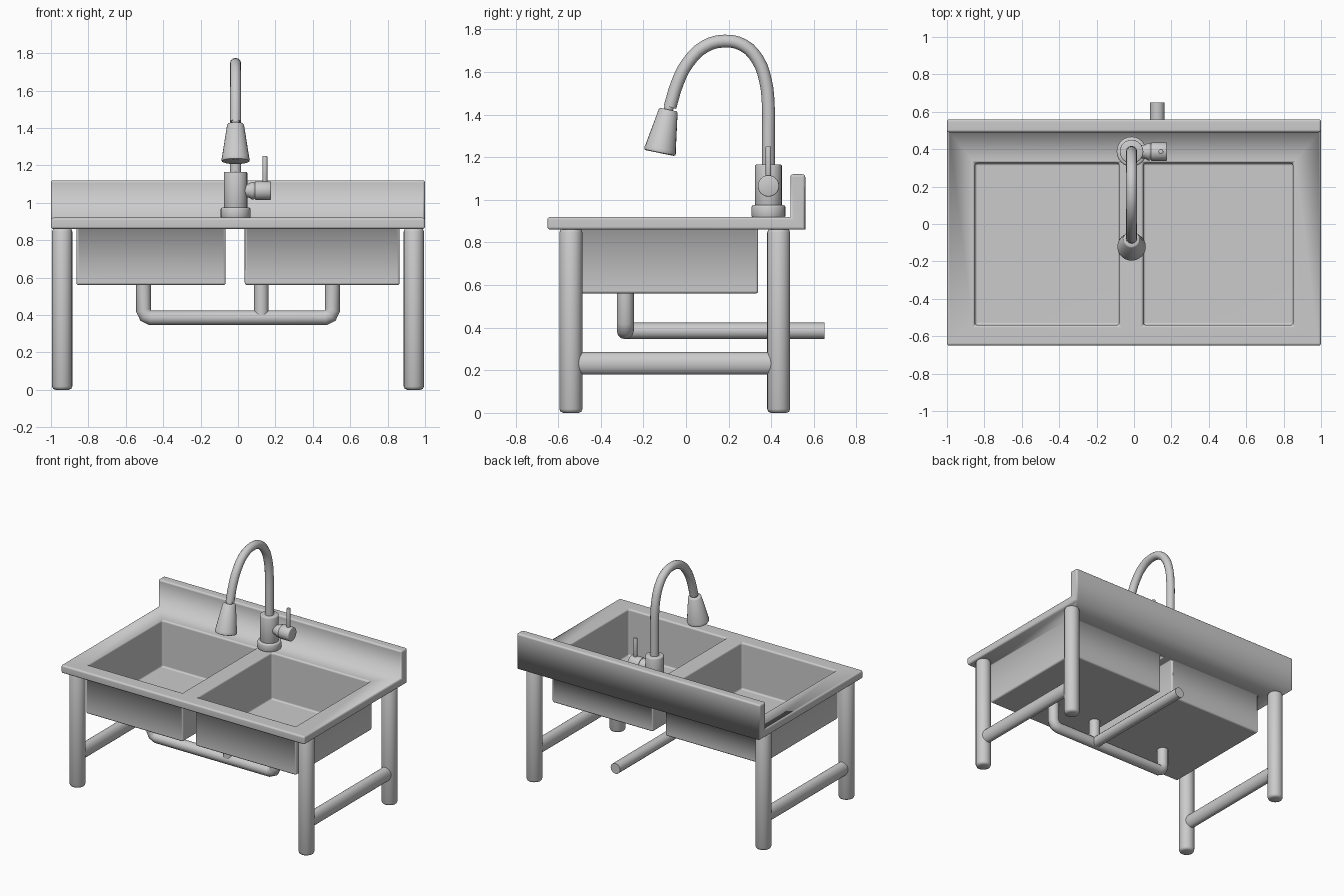
import bpy, bmesh, math
from mathutils import Vector

cube = bpy.data.objects.get("Cube")
if cube:
    bpy.data.objects.remove(cube, do_unlink=True)

steel = bpy.data.materials.new("brushed_steel")
steel.use_nodes = True
STEEL = (0.6, 0.6, 0.6, 1)
steel.diffuse_color = STEEL
steel.node_tree.nodes["Principled BSDF"].inputs["Base Color"].default_value = STEEL


def add(name, data):
    obj = bpy.data.objects.new(name, data)
    bpy.context.collection.objects.link(obj)
    data.materials.append(steel)
    bpy.ops.object.select_all(action='DESELECT')
    obj.select_set(True)
    bpy.context.view_layer.objects.active = obj
    return obj


def lathe(name, profile, loc, axis=(0, 0, 1), sides=24):
    """Solid of revolution from (radius, height) rings, capped at both ends."""
    bm = bmesh.new()
    rings = []
    for r, h in profile:
        rings.append([bm.verts.new((r * math.cos(a), r * math.sin(a), h))
                      for a in (math.tau * i / sides for i in range(sides))])
    for low, high in zip(rings, rings[1:]):
        for i in range(sides):
            j = (i + 1) % sides
            bm.faces.new((low[i], low[j], high[j], high[i]))
    bm.faces.new(rings[0][::-1])
    bm.faces.new(rings[-1])
    mesh = bpy.data.meshes.new(name)
    bm.to_mesh(mesh)
    bm.free()
    obj = add(name, mesh)
    obj.location = loc
    obj.rotation_euler = Vector(axis).to_track_quat('Z', 'Y').to_euler()
    bpy.ops.object.shade_smooth_by_angle(angle=math.radians(50))
    return obj


def rod(name, r, length, loc, axis=(0, 0, 1), b=0.008):
    return lathe(name, [(r - b, 0), (r - b * 0.3, b * 0.3), (r, b), (r, length - b),
                        (r - b * 0.3, length - b * 0.3), (r - b, length)], loc, axis)


def tube(name, points, r, smooth=False):
    """Round pipe along a path, converted to a capped mesh."""
    curve = bpy.data.curves.new(name, 'CURVE')
    curve.dimensions = '3D'
    curve.bevel_depth = r
    curve.bevel_resolution = 4
    curve.use_fill_caps = True
    curve.resolution_u = 3
    spline = curve.splines.new('BEZIER' if smooth else 'POLY')
    if smooth:
        spline.bezier_points.add(len(points) - 1)
        for p, co in zip(spline.bezier_points, points):
            p.co = co
            p.handle_left_type = p.handle_right_type = 'AUTO'
    else:
        spline.points.add(len(points) - 1)
        for p, co in zip(spline.points, points):
            p.co = (*co, 1)
    add(name, curve)
    bpy.ops.object.convert(target='MESH')
    bpy.ops.object.shade_smooth_by_angle(angle=math.radians(50))


# Worktop, splashback and both basins as one folded sheet
TOP, UNDER, SPLASH = 0.92, 0.86, 1.12
FRONT, WALL, BACK = -0.65, 0.49, 0.56
bm = bmesh.new()


def ring_sheet(back, z, grow, floor):
    """Mitred sheet around two basins; returns its outer corners."""
    xs = (-0.85 - grow, -0.08 + grow, 0.05 - grow, 0.85 + grow)
    outer = [bm.verts.new(c) for c in
             ((-1, FRONT, z), (1, FRONT, z), (1, back, z), (-1, back, z))]
    near = [bm.verts.new((x, -0.54 - grow, z)) for x in xs]
    far = [bm.verts.new((x, 0.325 + grow, z)) for x in xs]
    bm.faces.new((outer[0], outer[1], *near[::-1]))
    bm.faces.new((outer[2], outer[3], *far))
    bm.faces.new((outer[3], outer[0], near[0], far[0]))
    bm.faces.new((outer[1], outer[2], far[3], near[3]))
    bm.faces.new((near[1], near[2], far[2], far[1]))
    for i in (0, 2):
        rim = (near[i], near[i + 1], far[i + 1], far[i])
        base = [bm.verts.new((v.co.x, v.co.y, floor)) for v in rim]
        for k in range(4):
            m = (k + 1) % 4
            bm.faces.new((rim[k], rim[m], base[m], base[k]))
        bm.faces.new(base)
    return outer


top = ring_sheet(WALL, TOP, 0, 0.575)
low = ring_sheet(BACK, UNDER, 0.014, 0.56)
crest = [bm.verts.new((x, y, SPLASH)) for x, y in
         ((1, WALL), (-1, WALL), (-1, BACK), (1, BACK))]
bm.faces.new((top[0], top[1], low[1], low[0]))
bm.faces.new((top[2], top[3], crest[1], crest[0]))
bm.faces.new(crest)
bm.faces.new((crest[2], crest[3], low[2], low[3]))
for a, b, c, d in ((1, 2, 0, 3), (0, 3, 1, 2)):
    bm.faces.new((low[a], low[b], crest[d], crest[c], top[b], top[a]))
bmesh.ops.recalc_face_normals(bm, faces=bm.faces)

rounded = []
for e in bm.edges:
    if len(e.link_faces) != 2 or e.calc_face_angle(0) < 0.5:
        continue
    p, q = (v.co for v in e.verts)
    fold = all(abs(c.z - TOP) < 1e-4 and abs(c.y - WALL) < 1e-4 for c in (p, q))
    back_edge = all(abs(c.z - UNDER) < 1e-4 and abs(c.y - BACK) < 1e-4 for c in (p, q))
    under_rim = all(abs(c.z - UNDER) < 1e-4 and abs(c.x) < 0.95 for c in (p, q))
    if under_rim or back_edge:
        e.smooth = False
    elif not fold:
        rounded.append(e)
bmesh.ops.bevel(bm, geom=rounded, offset=0.013, offset_type='OFFSET', segments=3,
                profile=0.5, affect='EDGES', clamp_overlap=True)
for f in bm.faces:
    f.smooth = True
mesh = bpy.data.meshes.new("sink_top")
bm.to_mesh(mesh)
bm.free()
sink = add("sink_top", mesh)
weighted = sink.modifiers.new("clean_shading", 'WEIGHTED_NORMAL')
weighted.keep_sharp = True

# Legs and side rails
for side, x in (("left", 0.94), ("right", -0.94)):
    for end, y in (("front", -0.54), ("back", 0.435)):
        rod(f"{end}_{side}_leg", 0.054, UNDER + 0.005, (x, y, 0), b=0.018)
    rail = lathe(f"{side}_rail", [(0.053, 0), (0.053, 0.93)], (x, -0.52, 0.232), (0, 1, 0))
    rail.scale.x = 0.75 if abs((rail.matrix_basis.to_3x3() @ Vector((1, 0, 0))).x) > 0.5 else 1
    rail.scale.y = 1 if rail.scale.x < 1 else 0.75

# Drain pipes under the basins
Y, Z = -0.285, 0.385
half = [(0.505, Y, 0.57), (0.505, Y, 0.425), (0.493, Y, 0.397), (0.465, Y, Z)]
tube("basin_drain", half + [(-x, y, z) for x, y, z in half[::-1]], 0.04)
tube("drain_riser", [(0.125, Y, 0.57), (0.125, Y, 0.4)], 0.039)
tube("waste_pipe", [(0.125, Y, Z), (0.125, 0.65, Z)], 0.039)

# Tap base, body and curved spout
X, TY = -0.013, 0.387
rod("tap_base", 0.08, 0.06, (X, TY, 0.915), b=0.01)
rod("tap_body", 0.063, 0.2, (X, TY, 0.965), b=0.006)
path = [(TY, 1.15), (TY, 1.3), (0.386, 1.45), (0.373, 1.56), (0.335, 1.66), (0.27, 1.725),
        (0.18, 1.745), (0.085, 1.718), (0.01, 1.645), (-0.04, 1.55), (-0.075, 1.435)]
tube("spout", [(X, y, z) for y, z in path], 0.03, smooth=True)

# Spray head hanging from the spout
down = Vector((0, -0.2, -0.98))
tip = Vector((X, -0.078, 1.445))
rod("spray_neck", 0.022, 0.05, tip - down * 0.015, down, b=0.003)
lathe("spray_head", [(0.038, 0), (0.045, 0.006), (0.073, 0.185), (0.076, 0.195),
                     (0.074, 0.205), (0.066, 0.208)], tip + down * 0.022, down)

# Side valve with its lever
ALONG = (1, 0, 0)
lathe("valve_neck", [(0.036, 0), (0.036, 0.055), (0.047, 0.075), (0.047, 0.085),
                     (0.036, 0.095), (0.036, 0.115)], (0, TY, 1.065), ALONG)
rod("valve_handle", 0.05, 0.085, (0.091, TY, 1.065), ALONG, b=0.005)
rod("lever", 0.013, 0.15, (0.144, TY, 1.1), b=0.003)
